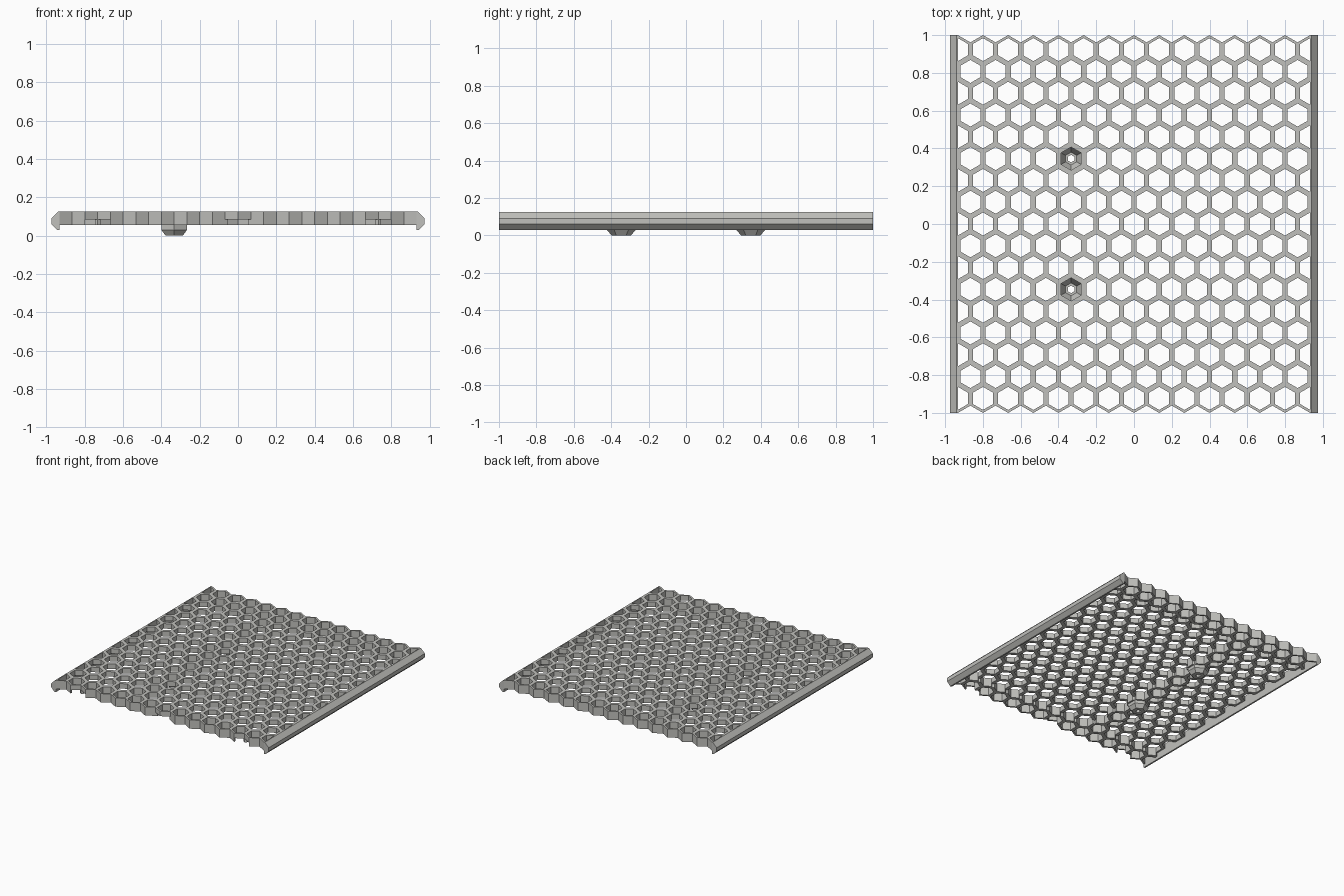
import bpy, bmesh
from math import sin, cos, pi, sqrt, radians
from mathutils import Vector

cube = bpy.data.objects.get("Cube")
if cube:
    bpy.data.objects.remove(cube)

PITCH = 2 / (8 * sqrt(3) + 2 / sqrt(3))   # distance between hole centres
ROW = PITCH * sqrt(3) / 2
OUT_R = PITCH / sqrt(3)
HOLE_R = 0.061
TOP, THIN, THICK = 0.125, 0.085, 0.055
EDGE = 7 * PITCH                          # inner face of the side rails
RIB_X = -2.5 * PITCH

grey = bpy.data.materials.new("light_grey")
grey.use_nodes = True
colour = (0.53, 0.53, 0.505, 1)
grey.diffuse_color = colour
grey.node_tree.nodes["Principled BSDF"].inputs["Base Color"].default_value = colour


def finish(bm, name):
    mesh = bpy.data.meshes.new(name)
    bm.to_mesh(mesh)
    bm.free()
    mesh.materials.append(grey)
    obj = bpy.data.objects.new(name, mesh)
    bpy.context.collection.objects.link(obj)
    return obj


def hexagon(x, y, r):
    return [(x + r * cos(radians(60 * i - 30)), y + r * sin(radians(60 * i - 30)))
            for i in range(6)]


def underside(x, y):
    """Height of the underside of a wall: deep along the ends and the rib."""
    if y < -0.95 and (abs(x) < PITCH / 2 or abs(abs(x) - 5.5 * PITCH) < PITCH / 2):
        return THIN
    if abs(y) > 0.86 or abs(x - RIB_X) < PITCH * 0.52:
        return THICK
    return THIN


# Honeycomb panel, one ring of six wall segments per cell
cells = {(2 * c + k % 2, k) for k in range(-8, 9) for c in range(-8, 8)
         if abs(2 * c + k % 2) <= 14}
bosses = {(-5, 3), (-5, -3)}
neighbours = [(2, 0), (1, 1), (-1, 1), (-2, 0), (-1, -1), (1, -1)]

bm = bmesh.new()


def quad(*pts):
    bm.faces.new([bm.verts.new(p) for p in pts])


for c, k in sorted(cells - bosses):
    x, y = c * PITCH / 2, k * ROW
    outer, inner = hexagon(x, y, OUT_R), hexagon(x, y, HOLE_R)
    mids = [((outer[i][0] + outer[(i + 1) % 6][0]) / 2,
             (outer[i][1] + outer[(i + 1) % 6][1]) / 2) for i in range(6)]
    low = [underside(*m) for m in mids]
    for i in range(6):
        j = (i + 1) % 6
        a, b, h, g, z = outer[i], outer[j], inner[i], inner[j], low[i]
        quad((*h, TOP), (*a, TOP), (*b, TOP), (*g, TOP))
        quad((*g, z), (*b, z), (*a, z), (*h, z))
        quad((*h, z), (*h, TOP), (*g, TOP), (*g, z))
        dc, dk = neighbours[i]
        if (c + dc, k + dk) not in cells and abs(mids[i][0]) < EDGE - 0.01:
            quad((*a, z), (*b, z), (*b, TOP), (*a, TOP))
        # Step where a deep wall meets a shallow one
        if low[j] > z:
            quad((*g, z), (*g, low[j]), (*b, low[j]), (*b, z))
        elif low[j] < z:
            quad((*b, low[j]), (*b, z), (*g, z), (*g, low[j]))

# Trim the half cells at the rails
for s in (-1, 1):
    bmesh.ops.bisect_plane(bm, geom=bm.verts[:] + bm.edges[:] + bm.faces[:], dist=1e-5,
                           plane_co=(s * EDGE, 0, 0), plane_no=(s, 0, 0), clear_outer=True)
bmesh.ops.remove_doubles(bm, verts=bm.verts[:], dist=1e-4)
finish(bm, "honeycomb_panel")

# Side rails with chamfered outer faces and a lip below
bm = bmesh.new()
profile = [(EDGE, 0.03), (0.945, 0.03), (0.975, 0.06), (0.975, 0.09), (0.94, TOP), (EDGE, TOP)]
face = bm.faces.new([bm.verts.new((x, -1, z)) for x, z in profile])
grown = bmesh.ops.extrude_face_region(bm, geom=[face], use_keep_orig=True)
bmesh.ops.translate(bm, vec=(0, 2, 0),
                    verts=[v for v in grown["geom"] if isinstance(v, bmesh.types.BMVert)])
bmesh.ops.recalc_face_normals(bm, faces=bm.faces[:])
rails = finish(bm, "side_rails")
rails.modifiers.new("mirror", "MIRROR").use_axis[0] = True

# Screw bosses: hexagonal funnels with a through hole
boss_profile = [(OUT_R, TOP), (OUT_R, 0.03), (0.052, 0), (0.02, 0), (0.02, 0.04),
                (0.034, 0.04), (HOLE_R, 0.085), (HOLE_R, TOP)]
for label, (c, k) in zip(("back", "front"), sorted(bosses, key=lambda p: -p[1])):
    bm = bmesh.new()
    loops = [[bm.verts.new((*p, z)) for p in hexagon(c * PITCH / 2, k * ROW, r)]
             for r, z in boss_profile]
    for n, lower in enumerate(loops):
        upper = loops[(n + 1) % len(loops)]
        for i in range(6):
            j = (i + 1) % 6
            bm.faces.new((lower[i], lower[j], upper[j], upper[i]))
    bmesh.ops.recalc_face_normals(bm, faces=bm.faces[:])
    finish(bm, label + "_screw_boss")
